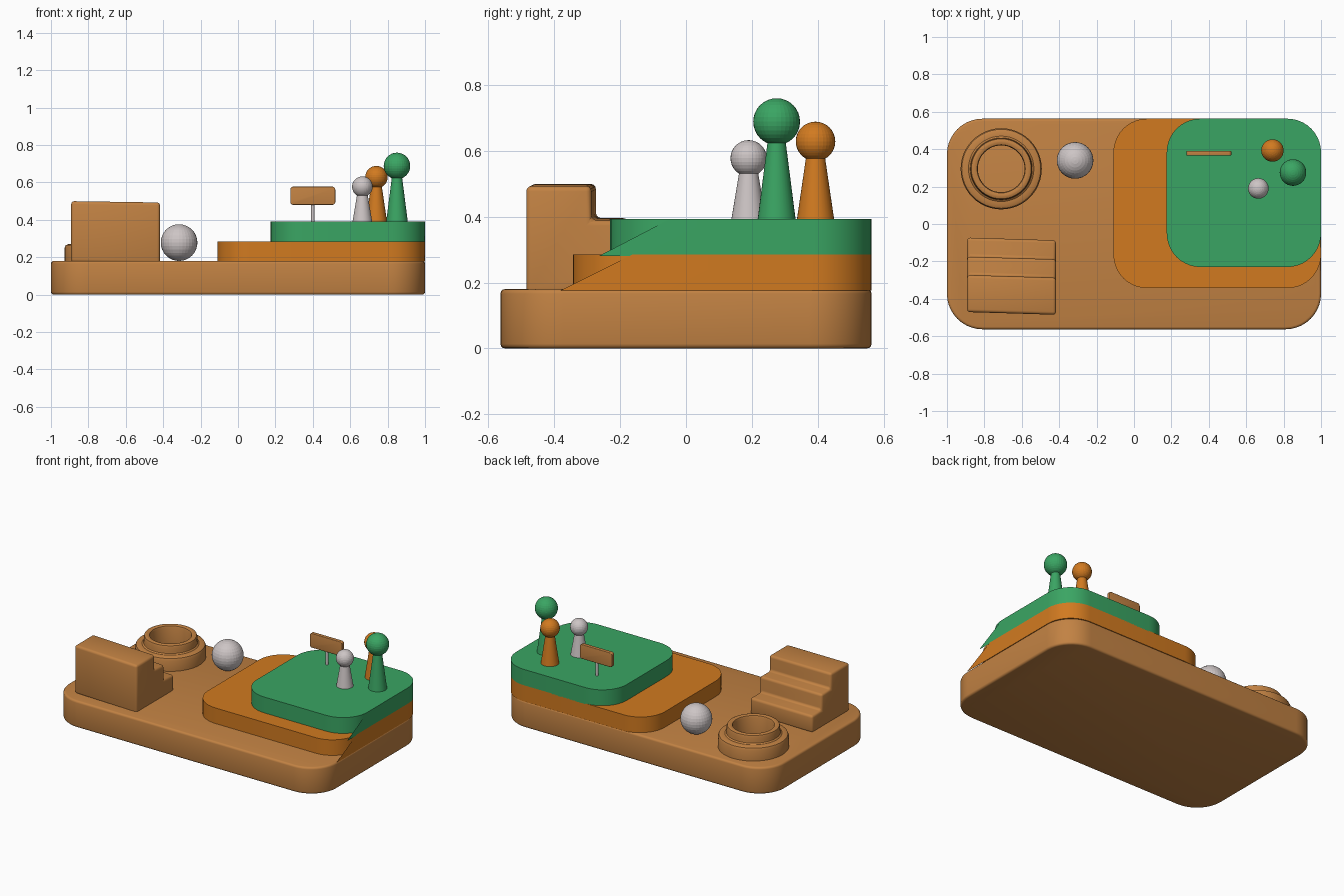
import bpy, bmesh, math
from mathutils import Matrix

if "Cube" in bpy.data.objects:
    bpy.data.objects.remove(bpy.data.objects["Cube"])


def material(name, rgb):
    m = bpy.data.materials.new(name)
    lin = [(c / 255 / 12.92) if c < 11 else ((c / 255 + 0.055) / 1.055) ** 2.4 for c in rgb]
    m.diffuse_color = (*lin, 1)
    m.use_nodes = True
    m.node_tree.nodes["Principled BSDF"].inputs["Base Color"].default_value = m.diffuse_color
    return m


BROWN = material("brown", (194, 130, 67))
ORANGE = material("orange", (209, 122, 32))
GREEN = material("green", (58, 165, 99))
GREY = material("light_grey", (205, 197, 197))


def finish(name, bm, mat, smooth=True):
    bmesh.ops.recalc_face_normals(bm, faces=bm.faces)
    me = bpy.data.meshes.new(name)
    bm.to_mesh(me)
    bm.free()
    me.materials.append(mat)
    ob = bpy.data.objects.new(name, me)
    bpy.context.collection.objects.link(ob)
    if smooth:
        bpy.ops.object.select_all(action='DESELECT')
        ob.select_set(True)
        bpy.context.view_layer.objects.active = ob
        bpy.ops.object.shade_smooth_by_angle(angle=math.radians(35))
    return ob


def rounded_outline(x0, x1, y0, y1, r, n=10):
    pts = []
    for cx, cy, a0 in ((x1 - r, y0 + r, -90), (x1 - r, y1 - r, 0),
                       (x0 + r, y1 - r, 90), (x0 + r, y0 + r, 180)):
        for i in range(n + 1):
            a = math.radians(a0 + 90 * i / n)
            pts.append((cx + r * math.cos(a), cy + r * math.sin(a)))
    return pts


def prism(pts, z0, z1):
    bm = bmesh.new()
    lo = [bm.verts.new((x, y, z0)) for x, y in pts]
    hi = [bm.verts.new((x, y, z1)) for x, y in pts]
    bm.faces.new(lo[::-1])
    bm.faces.new(hi)
    for i in range(len(pts)):
        j = (i + 1) % len(pts)
        bm.faces.new((lo[i], lo[j], hi[j], hi[i]))
    return bm, lo


def bevel(bm, width, min_angle=50):
    bmesh.ops.recalc_face_normals(bm, faces=bm.faces)
    edges = [e for e in bm.edges if e.calc_face_angle(0) > math.radians(min_angle)]
    bmesh.ops.bevel(bm, geom=edges, offset=width, segments=3, profile=0.5, affect='EDGES')


def lathe(name, profile, cx, cy, mat, n=48, closed=False):
    bm = bmesh.new()
    rings = [[bm.verts.new((cx + r * math.cos(2 * math.pi * i / n),
                            cy + r * math.sin(2 * math.pi * i / n), z)) for i in range(n)]
             for r, z in profile]
    pairs = list(zip(rings, rings[1:])) + ([(rings[-1], rings[0])] if closed else [])
    for a, b in pairs:
        for i in range(n):
            j = (i + 1) % n
            bm.faces.new((a[i], a[j], b[j], b[i]))
    if not closed:
        bm.faces.new(rings[0][::-1])
        bm.faces.new(rings[-1])
    return finish(name, bm, mat)


def ball(name, x, y, z, r, mat):
    bm = bmesh.new()
    bmesh.ops.create_uvsphere(bm, u_segments=32, v_segments=16, radius=r,
                              matrix=Matrix.Translation((x, y, z)))
    return finish(name, bm, mat, smooth=False)


# Base slab
bm, _ = prism(rounded_outline(-1, 1, -0.563, 0.563, 0.19), 0, 0.18)
bevel(bm, 0.014)
finish("base", bm, BROWN)

# Raised tiers; the lower front right corner of each is drawn out to a point
for name, x0, y0, z0, z1, mat, tip in (
        ("lower_tier", -0.11, -0.343, 0.176, 0.285, ORANGE, -0.38),
        ("upper_tier", 0.175, -0.23, 0.28, 0.392, GREEN, -0.265)):
    bm, lo = prism(rounded_outline(x0, 1, y0, 0.563, 0.18), z0, z1)
    lo[10].co.y = tip
    bmesh.ops.triangulate(bm, faces=[f for f in lo[10].link_faces if len(f.verts) == 4])
    finish(name, bm, mat)

# Stairs: step profile in y-z, extruded along x and slightly skewed
steps = [(-0.478, 0.17), (-0.478, 0.496), (-0.28, 0.496), (-0.28, 0.392),
         (-0.182, 0.392), (-0.182, 0.286), (-0.08, 0.286), (-0.08, 0.17)]
bm = bmesh.new()
sides = [[bm.verts.new((x, y, z)) for y, z in steps] for x in (-0.892, -0.417)]
bm.faces.new(sides[0])
bm.faces.new(sides[1][::-1])
for i in range(len(steps)):
    j = (i + 1) % len(steps)
    bm.faces.new((sides[0][i], sides[0][j], sides[1][j], sides[1][i]))
bevel(bm, 0.016)
for v in bm.verts:
    d = v.co.x + 0.655
    v.co.y -= 0.03 * d
    v.co.z -= 0.015 * d
finish("stairs", bm, BROWN)

# Stepped ring with an open middle
lathe("stepped_ring", [(0.125, 0.175), (0.217, 0.175), (0.217, 0.25), (0.211, 0.264),
                       (0.198, 0.27), (0.175, 0.27), (0.166, 0.277), (0.164, 0.288),
                       (0.164, 0.315), (0.160, 0.326), (0.150, 0.33), (0.140, 0.33),
                       (0.129, 0.326), (0.125, 0.315)], -0.71, 0.295, BROWN, closed=True)

# Loose ball
ball("ball", -0.315, 0.34, 0.278, 0.098, GREY)

# Sign board and its post
bm, _ = prism(rounded_outline(0.28, 0.52, 0.48, 0.577, 0.014, 4), -0.0125, 0.0125)
bevel(bm, 0.004)
bmesh.ops.transform(bm, verts=bm.verts, matrix=Matrix.Translation((0, 0.378, 0))
                    @ Matrix.Rotation(math.pi / 2, 4, 'X'))
finish("sign_board", bm, BROWN)
lathe("sign_post", [(0.009, 0.385), (0.009, 0.49)], 0.4, 0.378, GREY, 16)

# Pawns: tapered body and round head
for name, x, y, r0, r1, z, r, mat in (
        ("grey_pawn", 0.665, 0.19, 0.053, 0.027, 0.577, 0.055, GREY),
        ("orange_pawn", 0.74, 0.393, 0.057, 0.027, 0.628, 0.060, ORANGE),
        ("green_pawn", 0.85, 0.275, 0.058, 0.025, 0.688, 0.071, GREEN)):
    lathe(name + "_body", [(r0, 0.388), (r1, z - 0.6 * r)], x, y, mat, 32)
    ball(name + "_head", x, y, z, r, mat)
